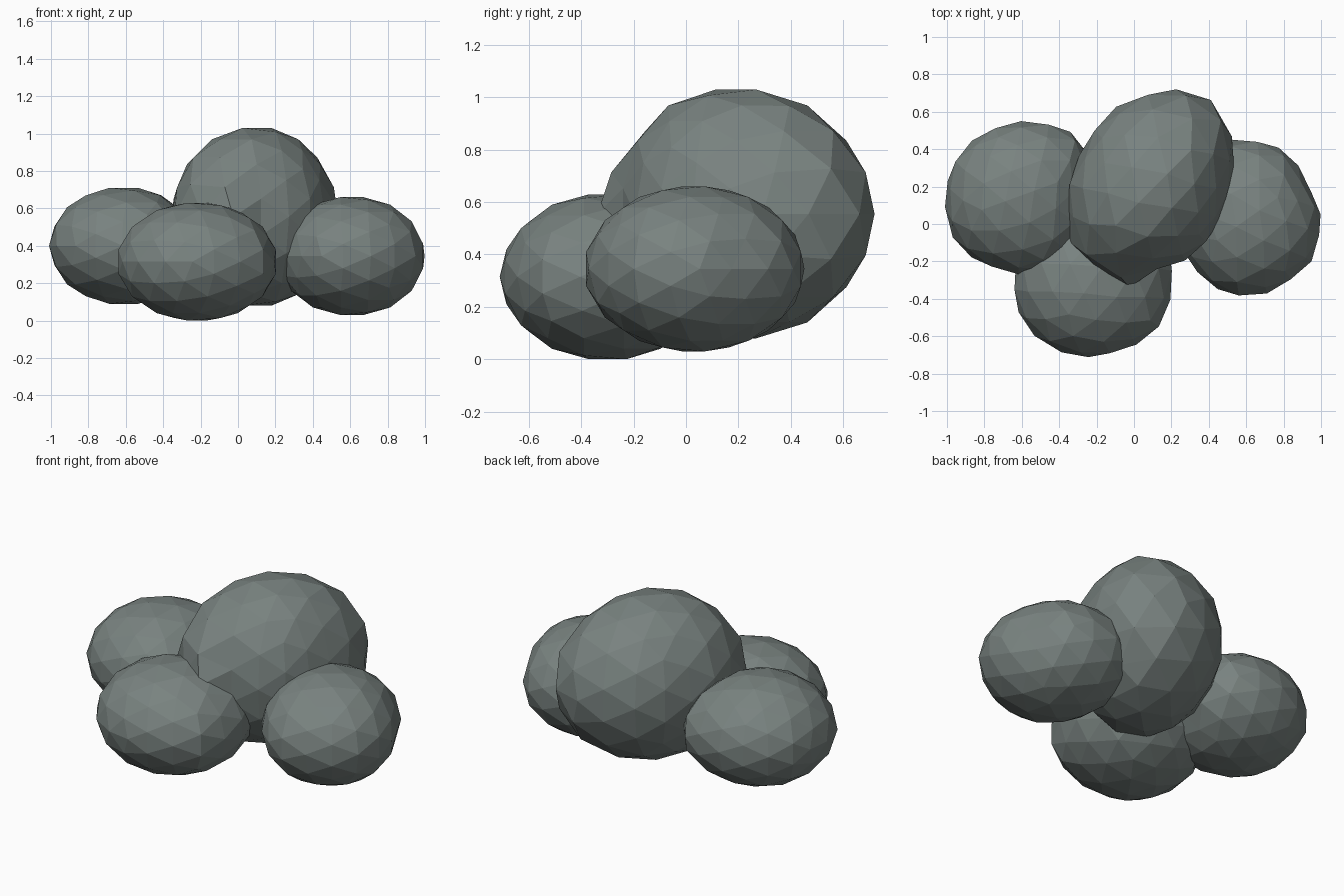
import bpy, bmesh, math
from mathutils import Matrix, Vector

if "Cube" in bpy.data.objects:
    bpy.data.objects.remove(bpy.data.objects["Cube"])

stone = bpy.data.materials.new("grey green stone")
stone.diffuse_color = (0.19, 0.225, 0.215, 1)
stone.use_nodes = True
stone.node_tree.nodes["Principled BSDF"].inputs["Base Color"].default_value = stone.diffuse_color


def radius_at(outline, angle):
    """Distance from centre to the plan outline in one direction."""
    pts = sorted((math.atan2(y, x), math.hypot(x, y)) for x, y in outline)
    pts = [(pts[-1][0] - math.tau, pts[-1][1])] + pts + [(pts[0][0] + math.tau, pts[0][1])]
    for (a, r), (b, s) in zip(pts, pts[1:]):
        if a <= angle <= b:
            return r + (s - r) * (angle - a) / max(b - a, 1e-6)
    return pts[0][1]


def boulder(name, centre, half_height, yaw, outline):
    """Faceted sphere, three segments per icosahedron edge, fitted to a plan outline."""
    cx, cy, cz = centre
    local = [(x - cx, y - cy) for x, y in outline]
    bm = bmesh.new()
    bmesh.ops.create_icosphere(bm, subdivisions=1, radius=1)
    bmesh.ops.subdivide_edges(bm, edges=bm.edges[:], cuts=2, use_grid_fill=True)
    bmesh.ops.triangulate(bm, faces=bm.faces[:])
    turn = Matrix.Rotation(math.radians(yaw), 3, 'Z') @ Matrix.Rotation(-math.atan(0.618034), 3, 'Y')
    top = 0
    for v in bm.verts:
        v.co = turn @ v.co.normalized()
        top = max(top, v.co.z)
    for v in bm.verts:
        r = radius_at(local, math.atan2(v.co.y, v.co.x))
        v.co = Vector((cx + v.co.x * r, cy + v.co.y * r, cz + v.co.z / top * half_height))
    bmesh.ops.recalc_face_normals(bm, faces=bm.faces[:])
    mesh = bpy.data.meshes.new(name)
    bm.to_mesh(mesh)
    bm.free()
    mesh.materials.append(stone)
    obj = bpy.data.objects.new(name, mesh)
    bpy.context.collection.objects.link(obj)


# Tall central boulder
boulder("tall_boulder", (0.10, 0.19, 0.555), 0.475, 45, [
    (-.35, .03), (-.27, .40), (.04, .69), (.32, .71), (.47, .62), (.53, .40),
    (.49, .13), (.31, -.17), (.12, -.25), (-.02, -.34), (-.15, -.27), (-.33, -.14)])
# Low boulders around it
boulder("left_boulder", (-0.61, 0.15, 0.40), 0.31, 20, [
    (-1, .2), (-.95, .36), (-.83, .47), (-.58, .55), (-.28, .45),
    (-.24, .15), (-.35, -.19), (-.75, -.24), (-.97, -.07)])
boulder("front_boulder", (-0.22, -0.30, 0.315), 0.315, 55, [
    (-.65, -.32), (-.56, -.57), (-.27, -.71), (-.03, -.66), (.13, -.57),
    (.20, -.35), (.21, -.22), (.10, .02), (-.22, .09), (-.55, -.05)])
boulder("right_boulder", (0.61, 0.03, 0.345), 0.315, 35, [
    (1, .04), (.92, .21), (.86, .34), (.77, .41), (.60, .455), (.35, .40),
    (.21, .10), (.30, -.20), (.55, -.39), (.83, -.31), (.93, -.23)])
